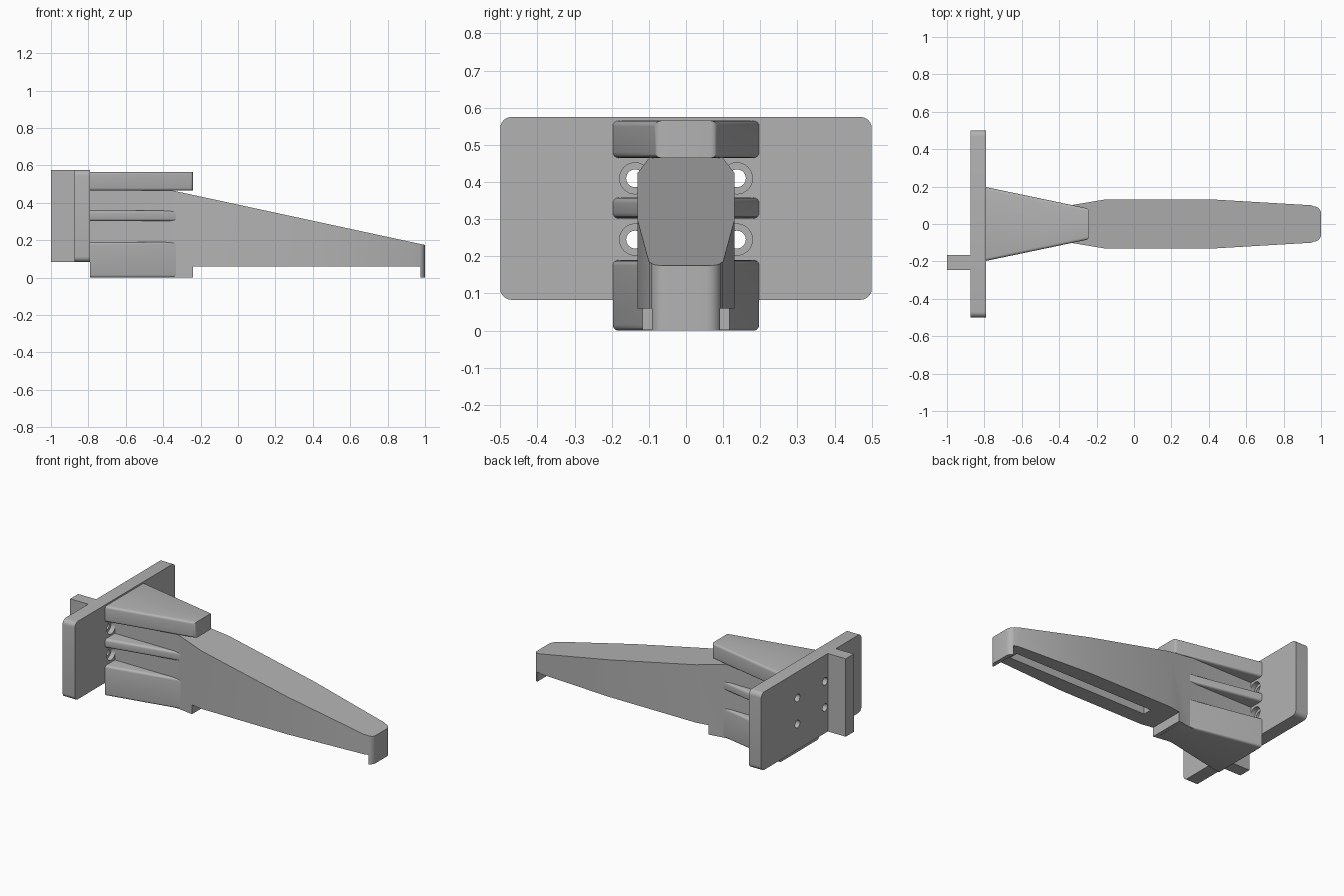
import bpy
import bmesh
import math
from mathutils import Matrix, Vector

if "Cube" in bpy.data.objects:
    bpy.data.objects.remove(bpy.data.objects["Cube"], do_unlink=True)

grey = bpy.data.materials.new("light grey")
grey.use_nodes = True
COLOUR = (0.45, 0.45, 0.45, 1)
grey.diffuse_color = COLOUR
next(n for n in grey.node_tree.nodes
     if n.type == "BSDF_PRINCIPLED").inputs["Base Color"].default_value = COLOUR


def to_object(name, bm):
    bmesh.ops.recalc_face_normals(bm, faces=bm.faces)
    mesh = bpy.data.meshes.new(name)
    bm.to_mesh(mesh)
    bm.free()
    mesh.materials.append(grey)
    obj = bpy.data.objects.new(name, mesh)
    bpy.context.collection.objects.link(obj)
    return obj


def prism(points, offset):
    """Closed outline of 3D points extruded along offset."""
    bm = bmesh.new()
    face = bm.faces.new([bm.verts.new(p) for p in points])
    result = bmesh.ops.extrude_face_region(bm, geom=[face])
    verts = [v for v in result["geom"] if isinstance(v, bmesh.types.BMVert)]
    bmesh.ops.translate(bm, vec=offset, verts=verts)
    bmesh.ops.recalc_face_normals(bm, faces=bm.faces)
    return bm


def box(x0, x1, y0, y1, z0, z1):
    return prism([(x0, y0, z0), (x1, y0, z0), (x1, y1, z0), (x0, y1, z0)],
                 (0, 0, z1 - z0))


def round_edges(bm, rule, radius, segments=4):
    edges = [e for e in bm.edges if rule(e)]
    bmesh.ops.bevel(bm, geom=edges, offset=radius, segments=segments,
                    profile=0.5, affect="EDGES")


def boolean(obj, other, operation):
    mod = obj.modifiers.new("cut", "BOOLEAN")
    mod.operation, mod.object, mod.solver = operation, other, "EXACT"
    bpy.context.view_layer.objects.active = obj
    bpy.ops.object.modifier_apply(modifier=mod.name)
    bpy.data.objects.remove(other, do_unlink=True)


def smooth(obj):
    bpy.ops.object.select_all(action="DESELECT")
    obj.select_set(True)
    bpy.context.view_layer.objects.active = obj
    bpy.ops.object.shade_smooth_by_angle(angle=math.radians(32))


def direction(edge):
    return (edge.verts[1].co - edge.verts[0].co).normalized()


def cylinder(radius, x0, x1, y, z):
    bm = bmesh.new()
    place = Matrix.Translation(((x0 + x1) / 2, y, z)) @ Matrix.Rotation(math.pi / 2, 4, "Y")
    bmesh.ops.create_cone(bm, cap_ends=True, segments=32, radius1=radius,
                          radius2=radius, depth=x1 - x0, matrix=place)
    return to_object("hole_cutter", bm)


# Mounting plate with rounded corners and counterbored screw holes
BACK, FRONT = -0.875, -0.79
LOW, HIGH = 0.083, 0.575
bm = box(BACK, FRONT, -0.5, 0.5, LOW, HIGH)
round_edges(bm, lambda e: abs(direction(e).x) > 0.9, 0.03, 6)
plate = to_object("mounting_plate", bm)
for y in (-0.137, 0.137):
    for z in (0.245, 0.41):
        boolean(plate, cylinder(0.024, BACK - 0.1, FRONT + 0.1, y, z), "DIFFERENCE")
        boolean(plate, cylinder(0.042, FRONT - 0.03, FRONT + 0.1, y, z), "DIFFERENCE")
smooth(plate)

# Upright tab behind the plate
to_object("rear_tab", box(-1, BACK, -0.245, -0.165, LOW, HIGH))

# Tapered ribs between plate and arm
TIP = -0.24


def rib(name, z0, z1, end=TIP):
    half = 0.197 - 0.115 * (end - FRONT) / (TIP - FRONT)
    bm = prism([(FRONT, -0.197, z0), (end, -half, z0), (end, half, z0),
                (FRONT, 0.197, z0)], (0, 0, z1 - z0))

    def rule(e):
        at_plate = all(v.co.x < FRONT + 0.01 for v in e.verts)
        return not at_plate and abs(direction(e).y) < 0.9

    round_edges(bm, rule, 0.015)
    smooth(to_object(name, bm))


rib("top_rib", 0.465, 0.565)
rib("middle_rib", 0.302, 0.358, -0.26)
rib("bottom_rib", 0, 0.19, -0.26)

# Arm: plan outline crossed with side outline
half_plan = [(FRONT, 0.1), (-0.34, 0.1), (-0.16, 0.13), (0.44, 0.13), (0.95, 0.1)]
corner = Vector((0.96, 0.055))
for i in range(7):
    a = math.radians(90 - 15 * i)
    half_plan.append((corner.x + 0.04 * math.cos(a), corner.y + 0.04 * math.sin(a)))
plan = half_plan + [(x, -y) for x, y in reversed(half_plan)]
arm = to_object("arm", prism([(x, y, -0.1) for x, y in plan], (0, 0, 0.8)))
side = [(FRONT, 0.001), (TIP, 0.001), (TIP, 0.06), (0.975, 0.06), (0.975, 0),
        (1.05, 0), (1.05, 0.164), (-0.35, 0.466), (FRONT, 0.466)]
side_cutter = to_object("side_cutter", prism([(x, -0.5, z) for x, z in side], (0, 1, 0)))
boolean(arm, side_cutter, "INTERSECT")

# Long slot under the arm
slot = to_object("slot_cutter", box(-0.1, 0.9, -0.03, 0.03, 0, 0.11))
boolean(arm, slot, "DIFFERENCE")
smooth(arm)
